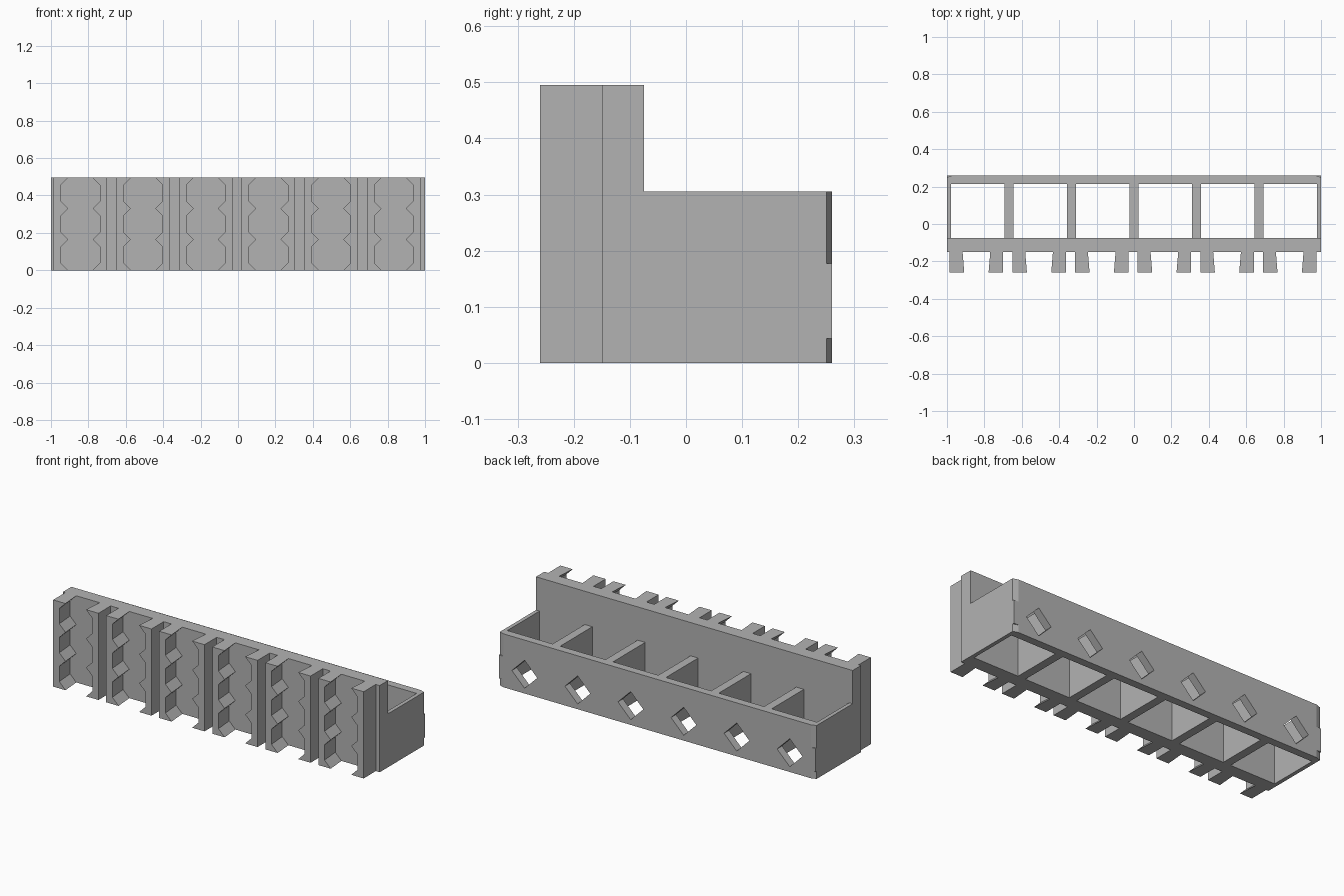
import bpy, bmesh
from mathutils import Vector

cube = bpy.data.objects.get("Cube")
if cube:
    bpy.data.objects.remove(cube, do_unlink=True)

grey = bpy.data.materials.new("plain grey")
grey.use_nodes = True
color = (0.45, 0.45, 0.45, 1)
grey.diffuse_color = color
grey.node_tree.nodes["Principled BSDF"].inputs["Base Color"].default_value = color


def add_prism(bm, start, end):
    """Join two matching outlines with side faces and cap both ends."""
    a = [bm.verts.new(p) for p in start]
    b = [bm.verts.new(p) for p in end]
    bm.faces.new(a)
    bm.faces.new(b[::-1])
    for i in range(len(a)):
        j = (i + 1) % len(a)
        bm.faces.new((a[j], a[i], b[i], b[j]))


def extrude(bm, outline, direction):
    pts = [Vector(p) for p in outline]
    add_prism(bm, pts, [p + Vector(direction) for p in pts])


def finish(name, bm):
    bmesh.ops.recalc_face_normals(bm, faces=bm.faces)
    mesh = bpy.data.meshes.new(name)
    bm.to_mesh(mesh)
    bm.free()
    mesh.materials.append(grey)
    obj = bpy.data.objects.new(name, mesh)
    bpy.context.collection.objects.link(obj)
    return obj


def cut(target, cutter):
    cutter.hide_render = True
    mod = target.modifiers.new(cutter.name, 'BOOLEAN')
    mod.operation = 'DIFFERENCE'
    mod.solver = 'EXACT'
    mod.object = cutter
    bpy.context.view_layer.objects.active = target
    bpy.ops.object.modifier_apply(modifier=mod.name)
    bpy.data.objects.remove(cutter, do_unlink=True)


COUNT = 6
FRONT, PLATE, INNER, BACK = -0.26, -0.15, -0.075, 0.26
HIGH, LOW = 0.495, 0.305

# Rack body: tall front plate with a lower bin behind it
bm = bmesh.new()
side = [(PLATE, 0), (BACK, 0), (BACK, LOW), (INNER, LOW), (INNER, HIGH), (PLATE, HIGH)]
extrude(bm, [(-1, y, z) for y, z in side], (2, 0, 0))
body = finish("rack_body", bm)

# Open compartments, running right through the bottom
bm = bmesh.new()
for i in range(COUNT):
    x = (i - 2.5) * 0.334
    w = 0.143
    extrude(bm, [(x - w, INNER, -0.1), (x + w, INNER, -0.1),
                 (x + w, 0.215, -0.1), (x - w, 0.215, -0.1)], (0, 0, 1))
cut(body, finish("compartment_cutter", bm))

# Diamond holes in the back wall
bm = bmesh.new()
for i in range(COUNT):
    x, z, r = (i - 2.5) * 0.335, 0.11, 0.08
    extrude(bm, [(x - r, 0.1, z), (x, 0.1, z - r), (x + r, 0.1, z), (x, 0.1, z + r)], (0, 0.3, 0))
cut(body, finish("diamond_cutter", bm))

# Shallow bevels on the back corners, broken by a flush middle
bm = bmesh.new()
for s in (-1, 1):
    for z, h in ((-0.1, 0.143), (0.177, 0.3)):
        extrude(bm, [(s * 1.01, 0.2467, z), (s * 1.01, 0.27, z), (s * 0.94, 0.27, z)], (0, 0, h))
cut(body, finish("corner_cutter", bm))

# Toothed holder rails: mirrored pairs with three notches each
OUTER, NARROW, WIDE, SLOPE = 0.143, 0.065, 0.104, 0.039
pitch = HIGH / 3
teeth = [(NARROW, 0)]
for k in range(3):
    z = k * pitch
    teeth += [(WIDE, z + SLOPE), (WIDE, z + pitch - SLOPE), (NARROW, z + pitch)]

for i in range(COUNT):
    cx = -0.8425 + 0.335 * i
    bm = bmesh.new()
    for s in (-1, 1):
        ends = []
        for y, undercut in ((FRONT, 0), (PLATE, 0.009)):
            ends.append([(cx + s * OUTER, y, HIGH), (cx + s * OUTER, y, 0)]
                        + [(cx + s * (w + undercut), y, z) for w, z in teeth])
        add_prism(bm, *ends)
    finish(f"holder_rails_{i + 1}", bm)
